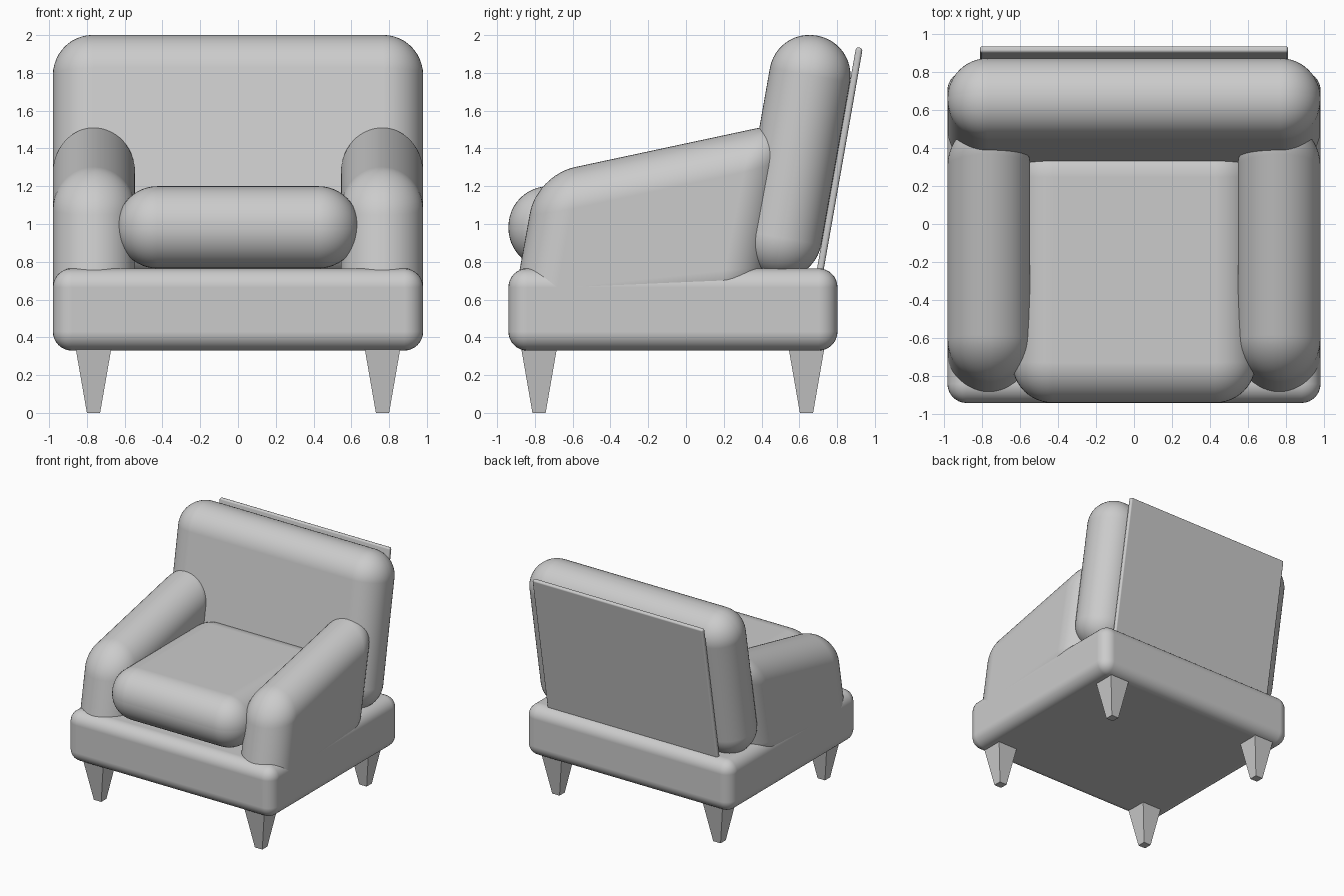
import bpy, bmesh, math

if "Cube" in bpy.data.objects:
    bpy.data.objects.remove(bpy.data.objects["Cube"])

TILT = math.radians(10)


def finish(name, bm, bevel=0.0, segments=10):
    bmesh.ops.recalc_face_normals(bm, faces=bm.faces)
    mesh = bpy.data.meshes.new(name)
    bm.to_mesh(mesh)
    bm.free()
    ob = bpy.data.objects.new(name, mesh)
    bpy.context.collection.objects.link(ob)
    if bevel:
        mesh.shade_smooth()
        mod = ob.modifiers.new("Rounding", 'BEVEL')
        mod.width = bevel
        mod.segments = segments
        mod.limit_method = 'NONE'
        mod.harden_normals = True
    return ob


def rounded_box(name, size, centre, bevel, segments=10, tilt=0.0):
    bm = bmesh.new()
    bmesh.ops.create_cube(bm, size=1)
    bmesh.ops.scale(bm, vec=size, verts=bm.verts)
    ob = finish(name, bm, bevel, segments)
    ob.location = centre
    ob.rotation_euler.x = -tilt
    return ob


def arm(name, side):
    # slanted side profile (y, z) extruded across the arm width
    profile = [(-0.942, 0.42), (0.38, 0.56), (0.576, 1.55), (-0.79, 1.258)]
    bm = bmesh.new()
    face = bm.faces.new([bm.verts.new((side * 0.545, y, z)) for y, z in profile])
    new = bmesh.ops.extrude_face_region(bm, geom=[face])["geom"]
    bmesh.ops.translate(bm, vec=(side * 0.435, 0, 0),
                        verts=[v for v in new if isinstance(v, bmesh.types.BMVert)])
    return finish(name, bm, 0.212, 12)


def leg(name, x, y):
    # square tapered leg
    bm = bmesh.new()
    bmesh.ops.create_cube(bm, size=1)
    for v in bm.verts:
        top = v.co.z > 0
        w = 0.19 if top else 0.07
        v.co = (x + v.co.x * w, y + v.co.y * w, 0.345 if top else 0.0)
    return finish(name, bm)


# upholstered base
rounded_box("base", (1.96, 1.742, 0.435), (0, -0.069, 0.5475), 0.1, 8)

# seat cushion with fully rounded edges
rounded_box("seat_cushion", (1.28, 1.40, 0.435), (0, -0.24, 0.9825), 0.213, 12)

# leaning backrest and the thin panel behind it
rounded_box("backrest", (1.96, 0.43, 1.298), (0, 0.58, 1.358), 0.212, 12, TILT)
rounded_box("back_panel", (1.62, 0.036, 1.20), (0, 0.814, 1.343), 0.015, 3, TILT)

# arms and legs on both sides
for side, label in ((-1, "left"), (1, "right")):
    arm(label + "_arm", side)
    leg(label + "_front_leg", side * 0.765, -0.778)
    leg(label + "_back_leg", side * 0.765, 0.638)
